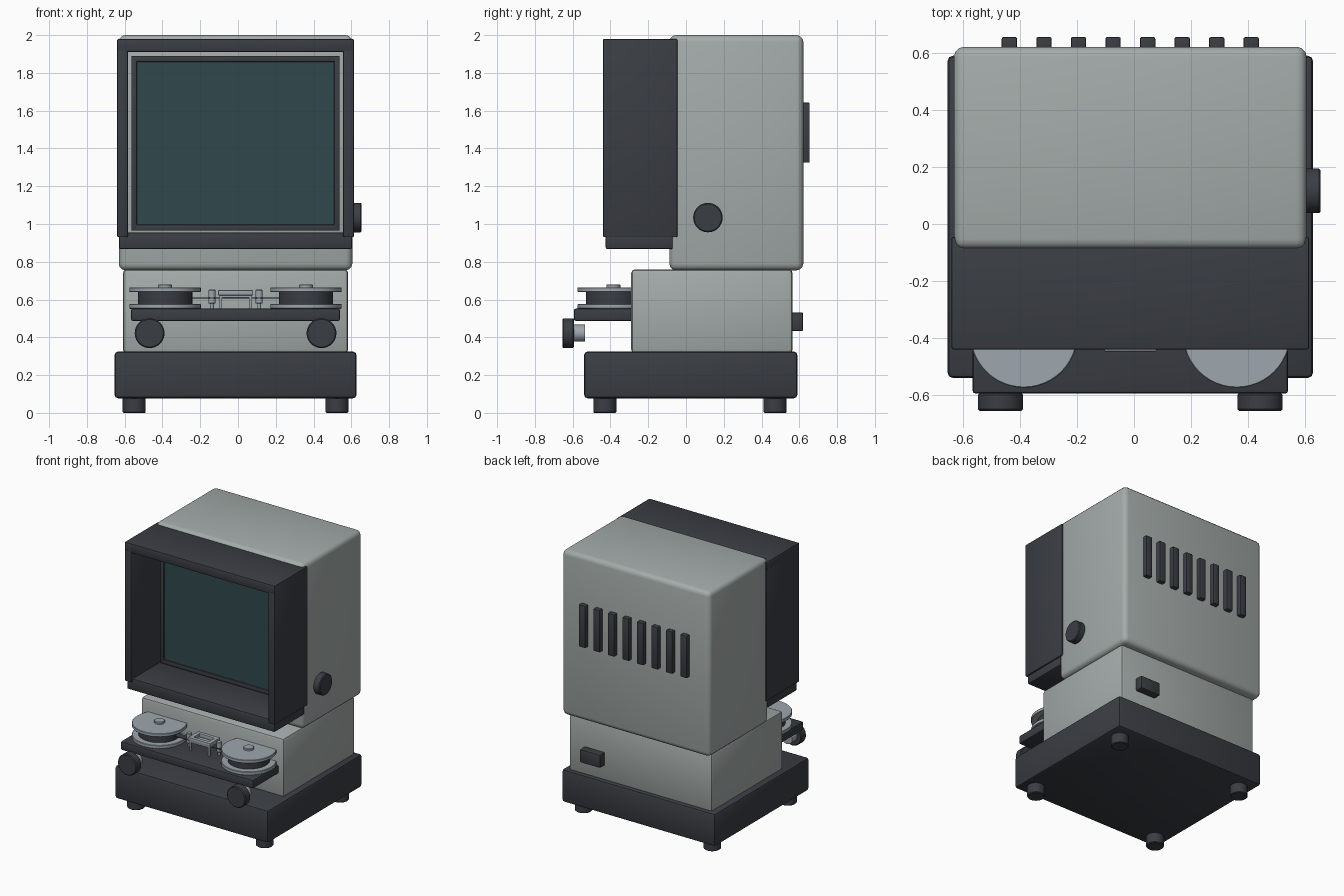
import bpy, bmesh, math
from mathutils import Matrix, Vector

if "Cube" in bpy.data.objects:
    bpy.data.objects.remove(bpy.data.objects["Cube"])

CX = -0.013  # symmetry plane of the machine (side knob shifts the bounds)


def mat(name, r, g, b):
    m = bpy.data.materials.new(name)
    m.diffuse_color = (r, g, b, 1)
    m.use_nodes = True
    m.node_tree.nodes["Principled BSDF"].inputs["Base Color"].default_value = m.diffuse_color
    return m


DARK = mat("charcoal", 0.042, 0.047, 0.056)
LIGHT = mat("pale_grey", 0.37, 0.41, 0.40)
METAL = mat("metal", 0.34, 0.38, 0.42)
GLASS = mat("screen_glass", 0.03, 0.065, 0.075)


def finish(name, bm, material, bevel, segs):
    # round the hard edges, then store as an object with sharp-aware smoothing
    if bevel:
        edges = [e for e in bm.edges if e.calc_face_angle(0) > math.radians(40)]
        bmesh.ops.bevel(bm, geom=edges, offset=bevel, segments=segs, profile=0.5,
                        affect='EDGES', clamp_overlap=True)
    me = bpy.data.meshes.new(name)
    bm.to_mesh(me)
    bm.free()
    me.materials.append(material)
    ob = bpy.data.objects.new(name, me)
    bpy.context.collection.objects.link(ob)
    bpy.ops.object.select_all(action='DESELECT')
    ob.select_set(True)
    bpy.context.view_layer.objects.active = ob
    bpy.ops.object.shade_smooth_by_angle(angle=math.radians(35))
    return ob


def box(name, x, y, z, material, bevel=0.0, segs=2):
    # x, y, z are (min, max) ranges, x measured from the symmetry plane
    lo, hi = Vector((x[0] + CX, y[0], z[0])), Vector((x[1] + CX, y[1], z[1]))
    bm = bmesh.new()
    bmesh.ops.create_cube(bm, size=1, matrix=Matrix.Translation((lo + hi) / 2)
                          @ Matrix.Diagonal((*(hi - lo), 1)))
    return finish(name, bm, material, bevel, segs)


def cyl(name, start, axis, length, radius, material, bevel=0.0, sides=40):
    # cylinder growing from start along axis
    d = Vector(axis)
    p = Vector(start) + Vector((CX, 0, 0)) + d * length / 2
    bm = bmesh.new()
    bmesh.ops.create_cone(bm, cap_ends=True, segments=sides, radius1=radius,
                          radius2=radius, depth=length,
                          matrix=Matrix.Translation(p)
                          @ d.to_track_quat('Z', 'Y').to_matrix().to_4x4())
    return finish(name, bm, material, bevel, 1)


UP, FRONT, RIGHT = (0, 0, 1), (0, -1, 0), (1, 0, 0)

# Plinth and feet
box("base_plinth", (-.641, .641), (-.54, .59), (.077, .325), DARK, .02)
for sx in (-1, 1):
    for y in (-.43, .472):
        cyl("foot", (sx * .537, y, 0), UP, .09, .061, DARK, .005)

# Housings
box("lower_housing", (-.596, .596), (-.29, .564), (.315, .76), LIGHT, .02)
box("upper_housing", (-.618, .618), (-.088, .621), (.755, 2.0), LIGHT, .035, 3)

# Viewing hood around the screen
box("hood_top", (-.627, .627), (-.44, -.045), (1.91, 1.98), DARK, .008)
box("hood_bottom", (-.616, .616), (-.425, -.07), (.867, .955), DARK, .008)
for sx in (-1, 1):
    box("hood_side", sorted((sx * .57, sx * .627)), (-.44, -.045), (.93, 1.98), DARK, .008)

# Screen with four-bar bezel
for sx in (-1, 1):
    box("bezel_side", sorted((sx * .522, sx * .551)), (-.125, -.08), (.965, 1.89), DARK, .005)
for z in (.965, 1.858):
    box("bezel_rail", (-.551, .551), (-.125, -.08), (z, z + .032), DARK, .005)
box("screen", (-.53, .53), (-.115, -.08), (.985, 1.87), GLASS)

# Reel tray
box("reel_tray", (-.553, .553), (-.594, -.22), (.487, .552), DARK, .01)

# Film reels, guide rollers and front knobs, mirrored left and right
for sx in (-1, 1):
    x, y = sx * .373, -.385
    cyl("reel_lower_flange", (x, y, .551), UP, .026, .189, METAL, .003, 48)
    cyl("film_roll", (x, y, .575), UP, .067, .144, DARK, 0, 48)
    cyl("reel_upper_flange", (x, y, .64), UP, .025, .189, METAL, .003, 48)
    cyl("reel_hub", (x, y, .66), UP, .02, .037, METAL, .004, 24)
    cyl("guide_roller", (sx * .125, y, .55), UP, .03, .01, METAL, 0, 16)
    cyl("guide_roller_cap", (sx * .125, y, .578), UP, .074, .019, METAL, .003, 20)
    cyl("knob_shaft", (sx * .455, -.535, .422), FRONT, .065, .045, METAL, 0, 28)
    cyl("focus_knob", (sx * .455, -.593, .422), FRONT, .062, .079, DARK, .006)

# Film strip and gate frame
box("film_strip", (-.25, .25), (-.41, -.36), (.605, .61), DARK)
box("gate_lower_plate", (-.085, .085), (-.44, -.33), (.612, .622), METAL)
for sx in (-1, 1):
    box("gate_end_bar", sorted((sx * .062, sx * .092)), (-.446, -.324), (.622, .65), METAL, .003)
    for y in (-.44, -.34):
        box("gate_post", sorted((sx * .072, sx * .086)), (y, y + .014), (.545, .63), METAL)
for y in (-.446, -.352):
    box("gate_long_bar", (-.092, .092), (y, y + .028), (.622, .65), METAL, .003)

# Side control knob
cyl("side_knob", (.61, .116, 1.034), RIGHT, .057, .078, DARK, .006)

# Rear vents and power switch
for i in range(8):
    x = (i - 3.5) * .121
    box("vent_bar", (x - .027, x + .027), (.6, .655), (1.325, 1.643), DARK, .006)
box("power_switch", (.297, .467), (.55, .62), (.433, .532), DARK, .008)
